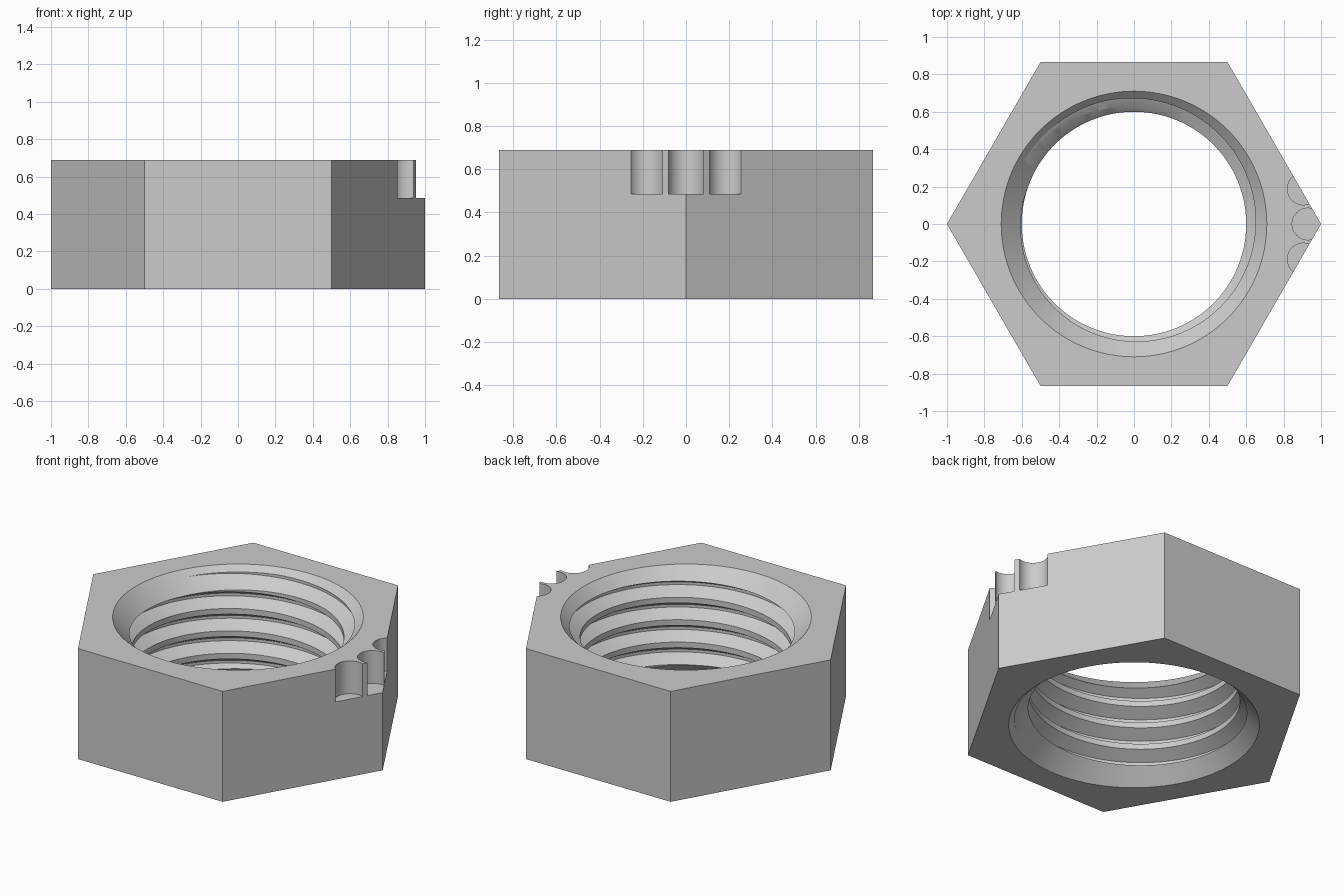
import bpy, bmesh
from math import cos, sin, pi, radians
from mathutils import Matrix

HEIGHT = 0.69
BORE = 0.6          # thread crest radius
ROOT = 0.676        # thread root radius
PITCH = 0.14
SEGMENTS = 128

if "Cube" in bpy.data.objects:
    bpy.data.objects.remove(bpy.data.objects["Cube"])

steel = bpy.data.materials.new("light grey steel")
steel.use_nodes = True
grey = (0.6, 0.6, 0.6, 1)
steel.diffuse_color = grey
steel.node_tree.nodes["Principled BSDF"].inputs["Base Color"].default_value = grey


def make_object(name, bm):
    bmesh.ops.recalc_face_normals(bm, faces=bm.faces)
    mesh = bpy.data.meshes.new(name)
    bm.to_mesh(mesh)
    bm.free()
    mesh.materials.append(steel)
    obj = bpy.data.objects.new(name, mesh)
    bpy.context.collection.objects.link(obj)
    return obj


def add_cone(bm, r1, r2, z1, z2, segments, x=0, y=0):
    bmesh.ops.create_cone(bm, cap_ends=True, segments=segments, radius1=r1, radius2=r2,
                          depth=z2 - z1, matrix=Matrix.Translation((x, y, (z1 + z2) / 2)))


def cut(target, cutter):
    cutter.hide_render = True
    mod = target.modifiers.new(cutter.name, 'BOOLEAN')
    mod.operation = 'DIFFERENCE'
    mod.solver = 'EXACT'
    mod.object = cutter
    bpy.context.view_layer.objects.active = target
    bpy.ops.object.modifier_apply(modifier=mod.name)
    bpy.data.objects.remove(cutter)


# Hexagonal body with corners on the x axis
bm = bmesh.new()
add_cone(bm, 1, 1, 0, HEIGHT, 6)
for v in bm.verts:
    v.co.xy = Matrix.Rotation(-pi / 6, 2) @ v.co.xy if abs(v.co.x) < 0.01 or abs(abs(v.co.x) - 0.866) < 0.01 else v.co.xy
nut = make_object("hex_nut", bm)

# Threaded bore: a screw-shaped cutter whose rows follow the helix
bm = bmesh.new()
flank = (ROOT - BORE) * 0.577
profile = [(0, BORE), (flank, ROOT), (PITCH - 0.035 - flank, ROOT), (PITCH - 0.035, BORE)]
low, high = -0.2, HEIGHT + 0.2
columns = []
for i in range(SEGMENTS + 1):
    a = 2 * pi * i / SEGMENTS
    column = []
    for turn in range(-8, 5):
        for dz, r in profile:
            z = 0.554 + (turn + i / SEGMENTS) * PITCH + dz
            if not low < z < high:
                z, r = min(max(z, low), high), BORE
            column.append(bm.verts.new((r * cos(a), r * sin(a), z)))
    columns.append(column)
for left, right in zip(columns, columns[1:]):
    for k in range(len(left) - 1):
        bm.faces.new((left[k], right[k], right[k + 1], left[k + 1]))
bmesh.ops.remove_doubles(bm, verts=bm.verts, dist=0.0001)
bmesh.ops.holes_fill(bm, edges=[e for e in bm.edges if e.is_boundary])
cut(nut, make_object("thread_cutter", bm))

# Chamfers at both mouths of the bore
bm = bmesh.new()
add_cone(bm, 0.73, 0.55, -0.02, 0.16, SEGMENTS)
add_cone(bm, 0.55, 0.73, HEIGHT - 0.16, HEIGHT + 0.02, SEGMENTS)
cut(nut, make_object("chamfer_cutter", bm))

# Three round notches around one top corner
bm = bmesh.new()
for x, y in [(0.93, 0), (0.905, 0.187), (0.905, -0.187)]:
    add_cone(bm, 0.085, 0.085, 0.485, HEIGHT + 0.1, 32, x, y)
cut(nut, make_object("notch_cutter", bm))

# Smooth curved walls, sharp edges
bpy.ops.object.select_all(action='DESELECT')
nut.select_set(True)
bpy.context.view_layer.objects.active = nut
bpy.ops.object.shade_smooth_by_angle(angle=radians(25))
